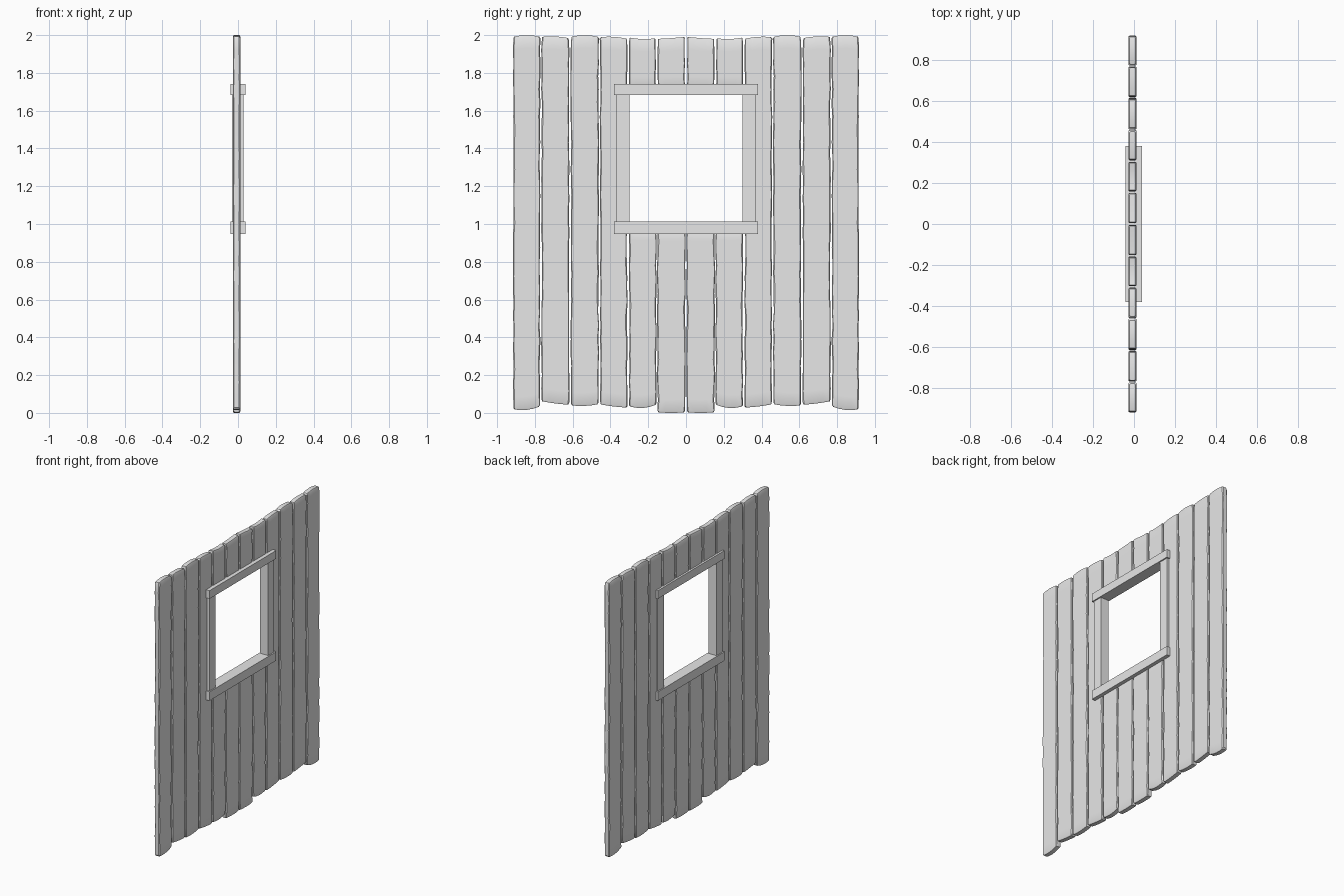
import bpy, bmesh, random

cube = bpy.data.objects.get("Cube")
if cube:
    bpy.data.objects.remove(cube, do_unlink=True)

grey = bpy.data.materials.new("pale_grey")
grey.use_nodes = True
grey.diffuse_color = (0.8, 0.8, 0.8, 1)
grey.node_tree.nodes["Principled BSDF"].inputs["Base Color"].default_value = (0.8, 0.8, 0.8, 1)

BACK, FRONT, CHAMFER = -0.027, 0.012, 0.005
STATIONS = 5


def curve3(p, t):
    """Smooth curve through three heights at t = 0, 0.5, 1."""
    a, b, c = p
    return a * (1 - t) * (1 - 2 * t) + 4 * b * t * (1 - t) + c * t * (2 * t - 1)


def finish(name, bm, smooth=False):
    bmesh.ops.recalc_face_normals(bm, faces=bm.faces)
    mesh = bpy.data.meshes.new(name)
    bm.to_mesh(mesh)
    bm.free()
    mesh.materials.append(grey)
    obj = bpy.data.objects.new(name, mesh)
    bpy.context.collection.objects.link(obj)
    if smooth:
        bpy.ops.object.select_all(action='DESELECT')
        obj.select_set(True)
        bpy.context.view_layer.objects.active = obj
        bpy.ops.object.shade_smooth_by_angle(angle=0.6)


def plank(name, y0, y1, bottom, top, side, seed):
    """Rough-edged board with wavy, softened ends."""
    rng = random.Random(seed)
    bm = bmesh.new()
    height = top[1] - bottom[1]
    rows = max(4, round(height / 0.07))
    end = 0.008 / height
    levels = [0, end] + [i / rows for i in range(1, rows)] + [1 - end, 1]
    rings = []
    for k, t in enumerate(levels):
        at_end = k in (0, len(levels) - 1)
        nick = 0.005 if at_end else 0
        a = y0 + nick + rng.uniform(0, 0.005)
        b = y1 - nick - rng.uniform(0, 0.005)
        inset = 0.004 if at_end else 0
        c0, c1 = (CHAMFER * rng.uniform(0.5, 1.4) for _ in range(2))
        ys = [a + c0 + (b - a - c0 - c1) * i / (STATIONS - 1) for i in range(STATIONS)]
        xf, xb = FRONT - inset, BACK + inset
        pts = [(xf, y) for y in ys] + [(xf - c1, b), (xb + c1, b)]
        pts += [(xb, y) for y in reversed(ys)] + [(xb + c0, a), (xf - c0, a)]
        ring = []
        for x, y in pts:
            u = (y - y0) / (y1 - y0)
            lo, hi = curve3(bottom, u), curve3(top, u)
            ring.append(bm.verts.new((x, side * y, lo + (hi - lo) * t)))
        rings.append(ring)
    n = len(rings[0])
    for r, s in zip(rings, rings[1:]):
        for i in range(n):
            j = (i + 1) % n
            bm.faces.new((r[i], r[j], s[j], s[i]))
    # End caps run as strips from the front edge to the back edge
    last = 2 * STATIONS + 1
    for r in (rings[0], rings[-1]):
        for i in range(STATIONS):
            bm.faces.new((r[i], r[i + 1], r[last - i - 1], r[last - i]))
        bm.faces.new((r[0], r[last], r[last + 1], r[last + 2]))
    finish(name, bm, True)


def box(name, x, y, z):
    bm = bmesh.new()
    bmesh.ops.create_cube(bm, size=1)
    for v in bm.verts:
        v.co = [(r[0] + r[1]) / 2 + c * (r[1] - r[0]) for c, r in zip(v.co, (x, y, z))]
    finish(name, bm)


# Boards from the outer edge to the middle: y range, bottom heights, top heights
boards = [
    (-0.917, -0.770, (0.020, 0.016, 0.036), (1.990, 2.000, 1.990)),
    (-0.767, -0.616, (0.062, 0.050, 0.043), (1.990, 1.993, 1.983)),
    (-0.612, -0.460, (0.040, 0.037, 0.047), (1.990, 2.000, 1.990)),
    (-0.457, -0.309, (0.046, 0.034, 0.028), (1.989, 1.991, 1.980)),
    (-0.303, -0.155, (0.036, 0.026, 0.045), (1.988, 1.979, 1.984)),
    (-0.154, -0.001, (0.004, 0.000, 0.004), (1.980, 1.984, 1.991)),
]
HEAD, SILL = 1.71, 0.98
for side, hand in ((1, "right"), (-1, "left")):
    for i, (y0, y1, lo, hi) in enumerate(boards):
        label = f"{hand}_plank_{i + 1}"
        if i < 4:
            plank(label, y0, y1, lo, hi, side, i)
        else:
            plank(label + "_lower", y0, y1, lo, (SILL,) * 3, side, i)
            plank(label + "_upper", y0, y1 - 0.003, (HEAD,) * 3, hi, side, i + 10)
    # Window side posts
    box(f"window_post_{hand}", (-0.033, 0.030), sorted((side * -0.37, side * -0.30)), (1.0, 1.69))

# Window rails
box("window_head", (-0.041, 0.039), (-0.38, 0.38), (1.683, 1.742))
box("window_sill", (-0.041, 0.039), (-0.38, 0.38), (0.948, 1.012))
